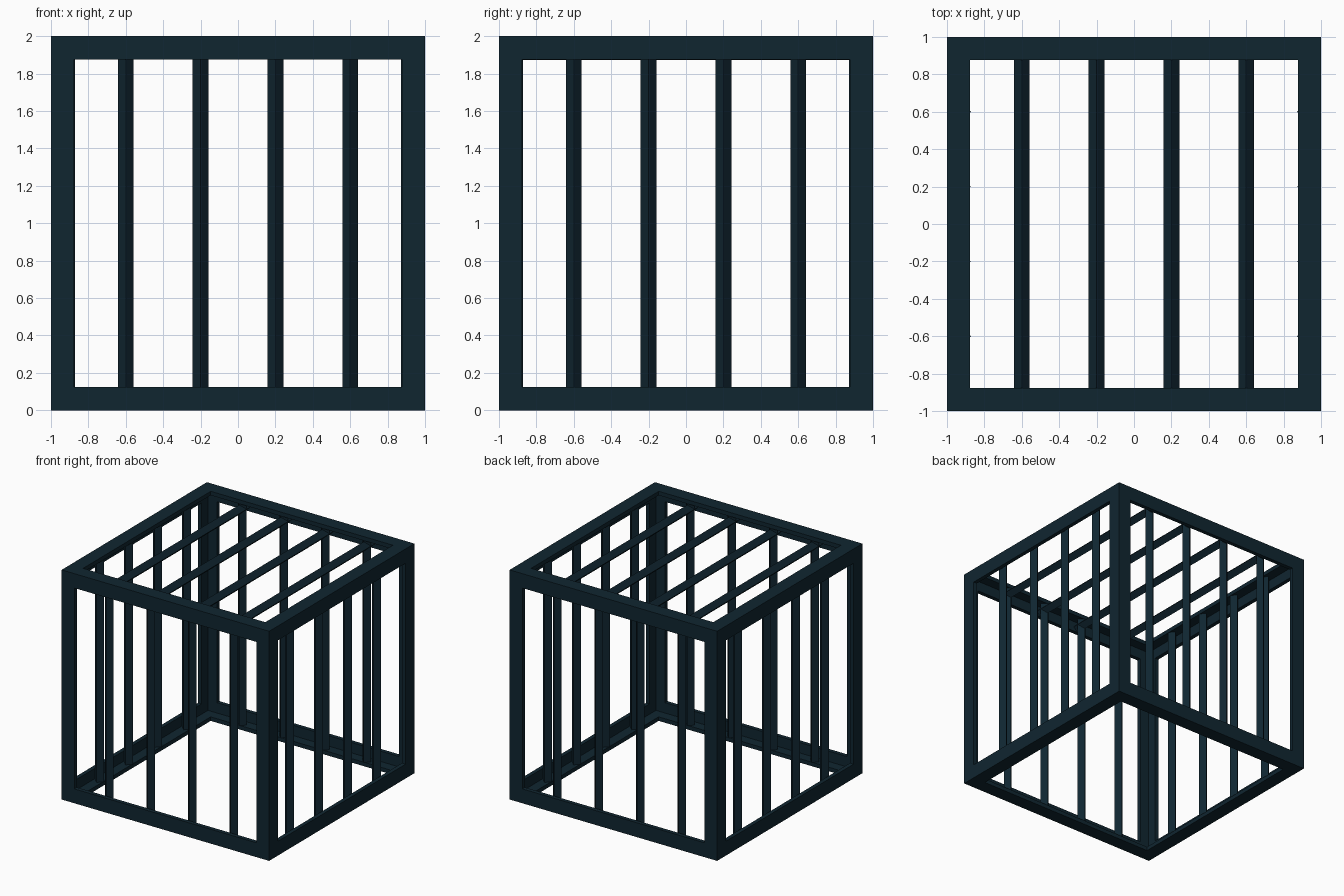
import bpy, bmesh

if "Cube" in bpy.data.objects:
    bpy.data.objects.remove(bpy.data.objects["Cube"])

W, H, T = 0.122, 0.125, 0.035     # flange width, rail height, flange thickness
R, IN = 0.0425, 0.915             # bar half diagonal, bar distance from centre

steel = bpy.data.materials.new("dark teal steel")
steel.diffuse_color = (0.005, 0.019, 0.030, 1)
steel.use_nodes = True
steel.node_tree.nodes["Principled BSDF"].inputs["Base Color"].default_value = steel.diffuse_color


def prism(name, axis, section, half):
    """Extrude a section along an axis; section lies in the other two axes."""
    u, v = [i for i in range(3) if i != axis]
    bm = bmesh.new()
    ends = []
    for s in (-half, half):
        ring = []
        for a, b in section:
            co = [0, 0, 0]
            co[axis], co[u], co[v] = s, a, b
            co[2] += 1
            ring.append(bm.verts.new(co))
        bm.faces.new(ring)
        ends.append(ring)
    n = len(section)
    for i in range(n):
        j = (i + 1) % n
        bm.faces.new((ends[0][i], ends[0][j], ends[1][j], ends[1][i]))
    bmesh.ops.recalc_face_normals(bm, faces=bm.faces[:])
    me = bpy.data.meshes.new(name)
    bm.to_mesh(me)
    bm.free()
    me.materials.append(steel)
    ob = bpy.data.objects.new(name, me)
    bpy.context.collection.objects.link(ob)


def angle_iron(name, axis, su, sv, wu, wv):
    """L-shaped frame member along one edge of the cube."""
    pts = [(0, 0), (wu, 0), (wu, T), (T, T), (T, wv), (0, wv)]
    prism(name, axis, [(su * (1 - a), sv * (1 - b)) for a, b in pts], 1)


def bar(name, axis, u, v):
    """Square bar turned on its edge."""
    prism(name, axis, [(u + R, v), (u, v + R), (u - R, v), (u, v - R)], 1 - T)


# Frame: four corner posts, four rails each along x and y
for a in (-1, 1):
    for b in (-1, 1):
        angle_iron("corner_post", 2, a, b, W, W)
        angle_iron("long_rail", 0, a, b, W, H)
        angle_iron("side_rail", 1, a, b, W, H)

# Bars: four on each wall and four across the roof, floor open
for p in (-0.6, -0.2, 0.2, 0.6):
    for s in (-IN, IN):
        bar("front_back_bar", 2, p, s)
        bar("side_bar", 2, s, p)
    bar("roof_bar", 1, p, IN)
